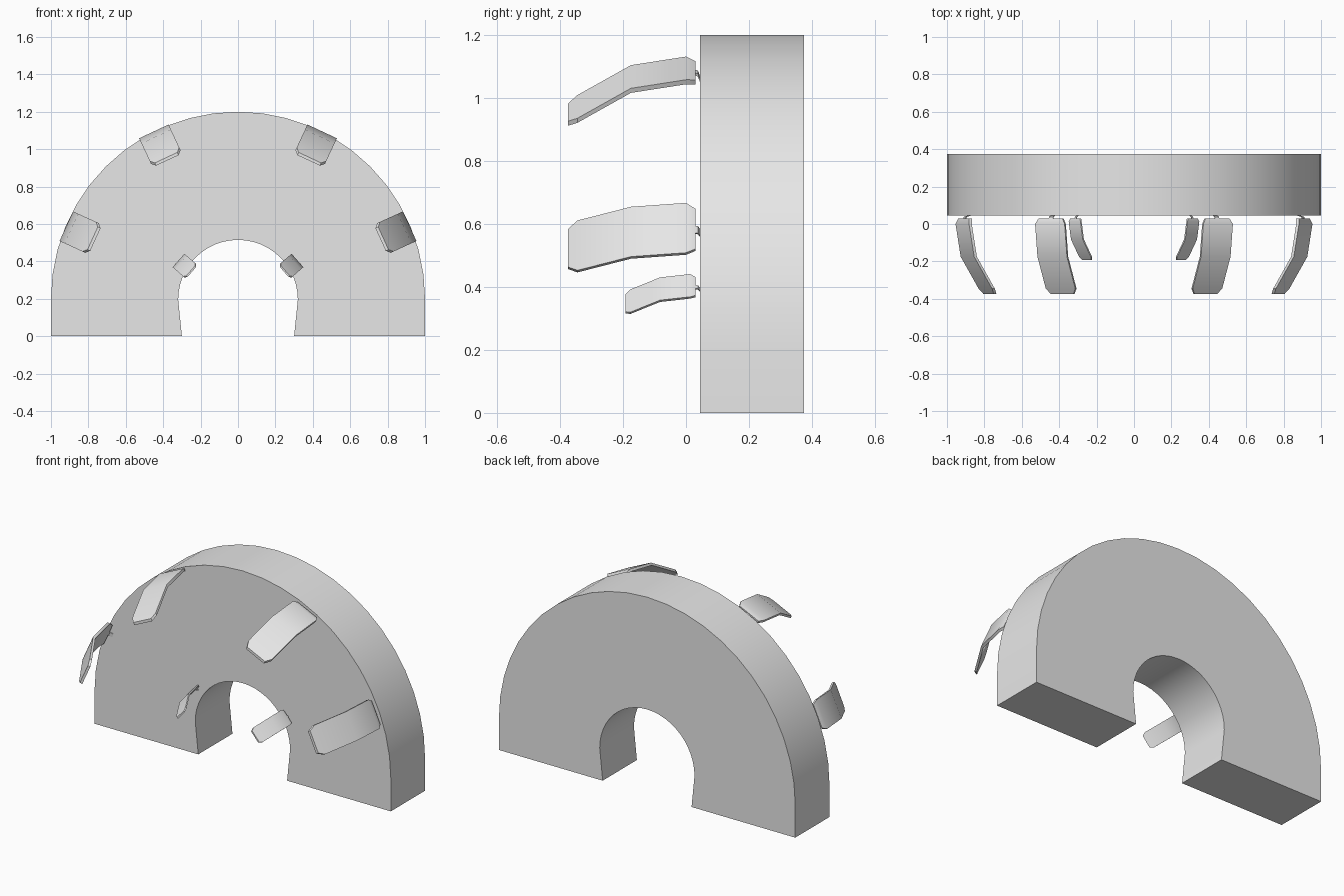
import bpy, bmesh
from math import sin, cos, pi, radians
from mathutils import Vector

cube = bpy.data.objects.get("Cube")
if cube:
    bpy.data.objects.remove(cube, do_unlink=True)

grey = bpy.data.materials.new("light_grey")
grey.use_nodes = True
grey.diffuse_color = (0.8, 0.8, 0.8, 1)
grey.node_tree.nodes["Principled BSDF"].inputs["Base Color"].default_value = (0.8, 0.8, 0.8, 1)


def finish(bm, name):
    """Turn a bmesh into a smooth object with sharp edges kept."""
    bmesh.ops.recalc_face_normals(bm, faces=bm.faces[:])
    mesh = bpy.data.meshes.new(name)
    bm.to_mesh(mesh)
    bm.free()
    mesh.materials.append(grey)
    for p in mesh.polygons:
        p.use_smooth = True
    mesh.set_sharp_from_angle(angle=radians(30))
    obj = bpy.data.objects.new(name, mesh)
    bpy.context.collection.objects.link(obj)
    return obj


def arc(radius, height, steps):
    return [(radius * cos(pi * i / steps), height + radius * sin(pi * i / steps))
            for i in range(steps + 1)]


def loft(rings, name):
    """Bridge closed rings of equal length and cap both ends."""
    bm = bmesh.new()
    loops = [[bm.verts.new(p) for p in ring] for ring in rings]
    n = len(loops[0])
    for a, b in zip(loops, loops[1:]):
        for i in range(n):
            j = (i + 1) % n
            bm.faces.new((a[i], a[j], b[j], b[i]))
    bm.faces.new(loops[0])
    bm.faces.new(loops[-1])
    return finish(bm, name)


# Arch body: outer and inner half rounds running down to flat feet
FRONT, BACK = 0.045, 0.375
outer = [(1, 0)] + arc(1.0, 0.2, 24) + [(-1, 0)]
inner = [(0.3, 0)] + arc(0.32, 0.195, 24) + [(-0.3, 0)]
outline = outer + inner[::-1]
loft([[(x, y, z) for x, z in outline] for y in (FRONT, BACK)], "arch_body")

# Finger stations: depth y, inward drop, half width
STATIONS = [(0.03, 0.008, 0.07), (0.0, 0.0, 0.087), (-0.175, 0.03, 0.087),
            (-0.345, 0.135, 0.087), (-0.375, 0.155, 0.066)]
THICK = 0.016


def finger(name, x, z, angle, scale, side):
    a = radians(angle)
    radial = Vector((side * cos(a), 0, sin(a)))
    tangent = Vector((-side * sin(a), 0, cos(a)))
    base = Vector((side * x, 0, z))

    def ring(y, top, bottom, half):
        return [base + radial * r + tangent * t + Vector((0, y, 0))
                for r, t in ((top, -half), (top, half), (bottom, half), (bottom, -half))]

    # bent plate
    loft([ring(0.03 + (y - 0.03) * scale, -d * scale, -(d + THICK) * scale, w * scale)
          for y, d, w in STATIONS], name)
    # thin slanted strut joining the plate to the arch
    loft([ring(0.025, -0.01 * scale, -0.018 * scale, 0.012 * scale),
          ring(0.038, -0.014 * scale, -0.024 * scale, 0.012 * scale),
          ring(0.05, -0.05 * scale, -0.06 * scale, 0.012 * scale)], name + "_strut")


for label, side in (("left", 1), ("right", -1)):
    finger(label + "_upper_finger", 0.45, 1.095, 65, 1.0, side)
    finger(label + "_lower_finger", 0.918, 0.588, 24.5, 1.0, side)
    finger(label + "_inner_finger", 0.318, 0.405, 41, 0.55, side)
